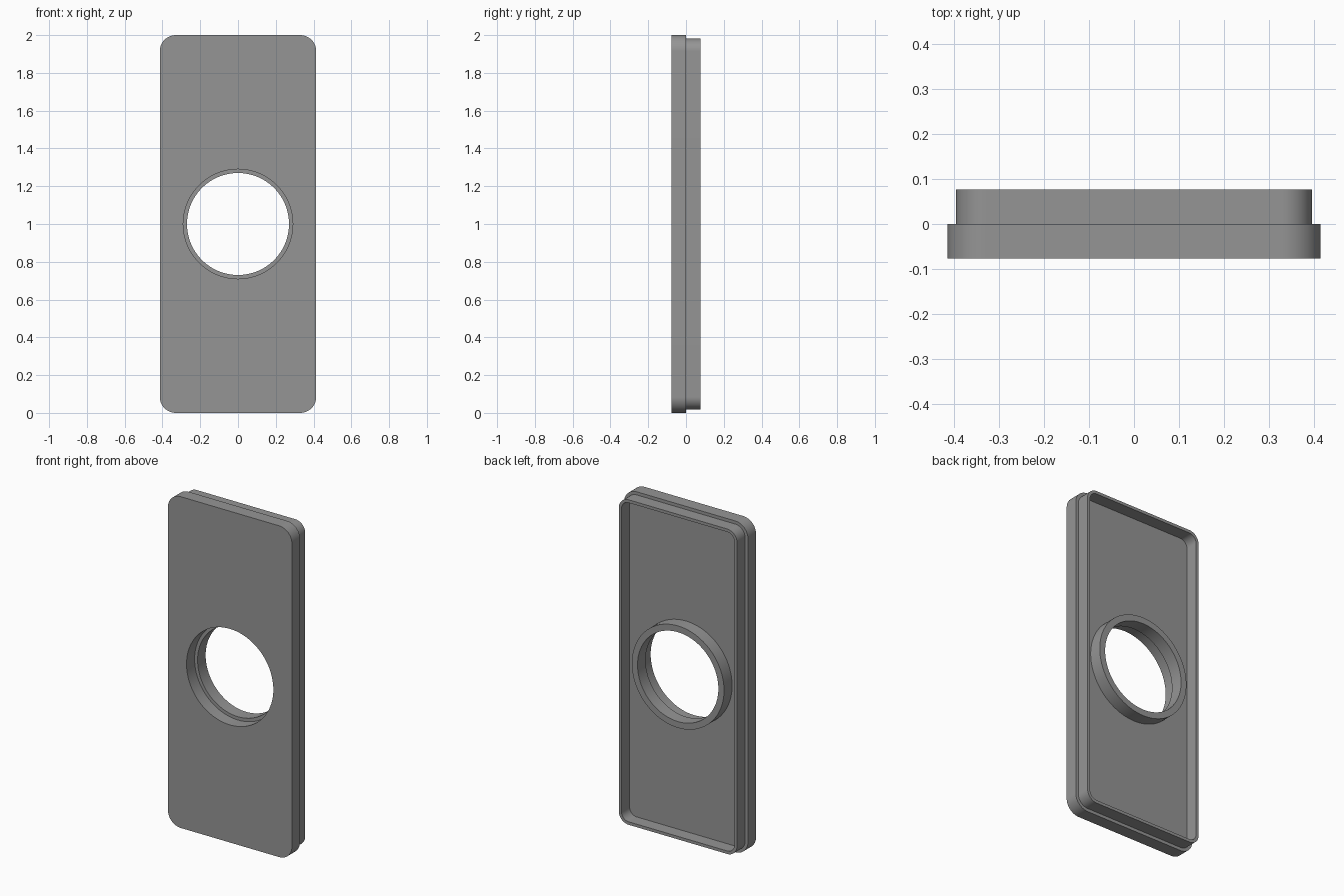
import bpy, bmesh, math

if "Cube" in bpy.data.objects:
    bpy.data.objects.remove(bpy.data.objects["Cube"])

SEG = 24            # points per quarter turn
CZ = 1.0            # height of the centre
FRONT, MID, BACK = -0.077, 0.0, 0.077


def rounded_rect(inset, y):
    """Rounded rectangle loop, shrunk from the plate outline by inset."""
    hw, hh, r = 0.414 - inset, 1.0 - inset, 0.085 - inset
    pts = []
    for q, (sx, sz) in enumerate([(1, 1), (-1, 1), (-1, -1), (1, -1)]):
        for j in range(SEG):
            a = (q + j / (SEG - 1)) * math.pi / 2
            pts.append((sx * (hw - r) + r * math.cos(a), y,
                        CZ + sz * (hh - r) + r * math.sin(a)))
    return pts


def circle(r, y):
    n = 4 * SEG
    return [(r * math.cos(2 * math.pi * i / n), y,
             CZ + r * math.sin(2 * math.pi * i / n)) for i in range(n)]


# Closed cross-section, swept through matching loops
sections = [
    circle(0.29, FRONT),            # front opening
    rounded_rect(0.0, FRONT),       # front plate
    rounded_rect(0.0, MID),
    rounded_rect(0.019, MID),       # raised rim on the back
    rounded_rect(0.019, BACK),
    rounded_rect(0.037, BACK),
    rounded_rect(0.037, MID),       # recessed floor
    circle(0.308, MID),             # collar around the opening
    circle(0.308, BACK),
    circle(0.27, BACK),
    circle(0.27, MID),              # step inside the opening
    circle(0.29, MID),
]

bm = bmesh.new()
loops = [[bm.verts.new(p) for p in s] for s in sections]
for k, a in enumerate(loops):
    b = loops[(k + 1) % len(loops)]
    for i in range(len(a)):
        j = (i + 1) % len(a)
        bm.faces.new((a[i], a[j], b[j], b[i]))
bmesh.ops.recalc_face_normals(bm, faces=bm.faces)
mesh = bpy.data.meshes.new("cover_plate")
bm.to_mesh(mesh)
bm.free()

grey = bpy.data.materials.new("grey")
grey.diffuse_color = (0.3, 0.3, 0.3, 1)
grey.use_nodes = True
grey.node_tree.nodes["Principled BSDF"].inputs["Base Color"].default_value = grey.diffuse_color
mesh.materials.append(grey)

plate = bpy.data.objects.new("cover_plate", mesh)
bpy.context.collection.objects.link(plate)
bpy.context.view_layer.objects.active = plate
plate.select_set(True)
bpy.ops.object.shade_smooth_by_angle()
